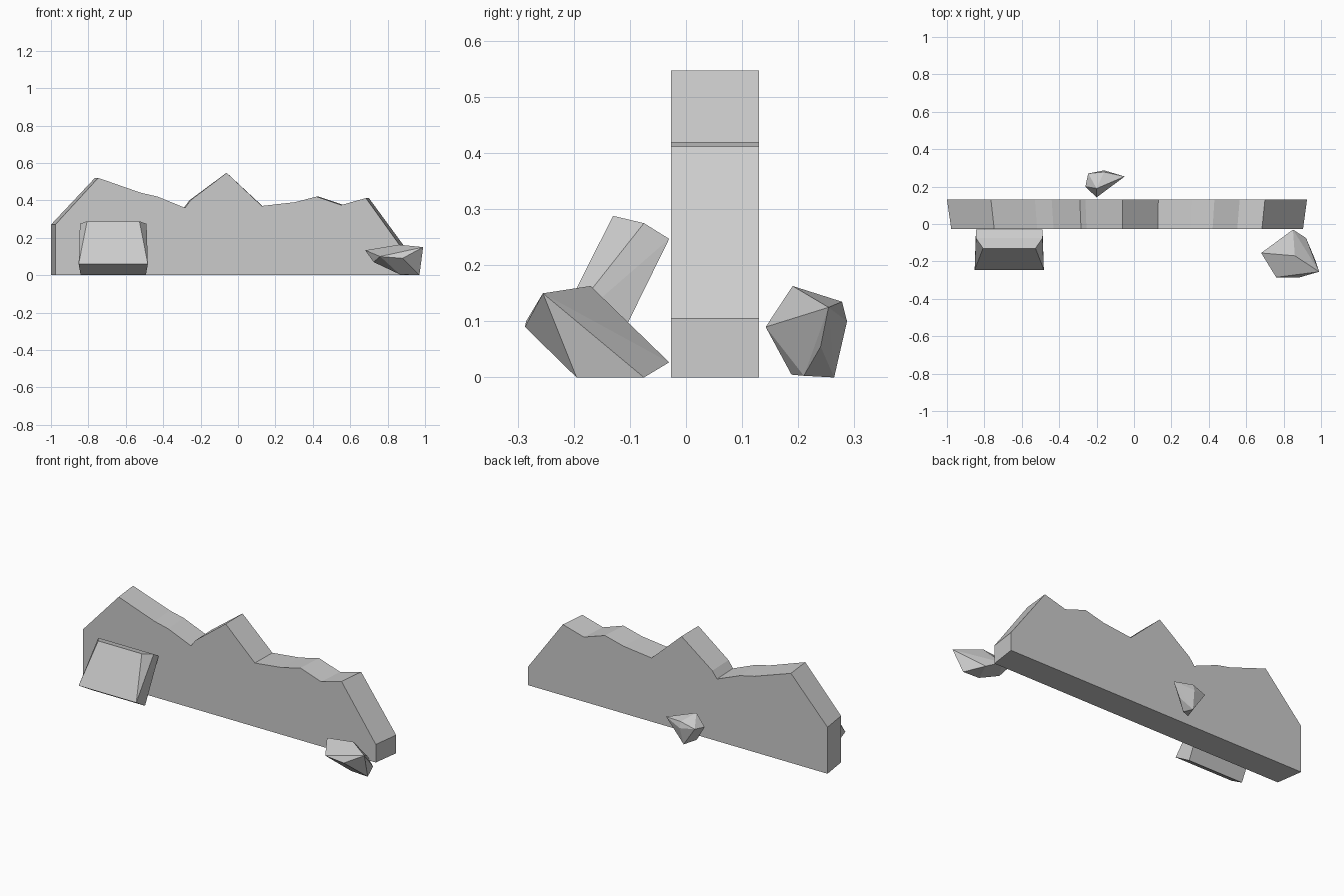
import bpy, bmesh

if "Cube" in bpy.data.objects:
    bpy.data.objects.remove(bpy.data.objects["Cube"])


def finish(name, bm):
    bmesh.ops.recalc_face_normals(bm, faces=bm.faces)
    mesh = bpy.data.meshes.new(name)
    bm.to_mesh(mesh)
    bm.free()
    obj = bpy.data.objects.new(name, mesh)
    bpy.context.collection.objects.link(obj)
    return obj


def slab(name, profile, y_front, y_back, front_scale):
    # Jagged profile in xz, run from back to a slightly narrower front
    bm = bmesh.new()
    front = [bm.verts.new((x * front_scale, y_front, z)) for x, z in profile]
    back = [bm.verts.new((x, y_back, z)) for x, z in profile]
    bm.faces.new(front)
    bm.faces.new(back[::-1])
    n = len(profile)
    for i in range(n):
        j = (i + 1) % n
        bm.faces.new((front[i], back[i], back[j], front[j]))
    return finish(name, bm)


def rock(name, points):
    # Faceted stone as the convex hull of its corners
    bm = bmesh.new()
    for p in points:
        bm.verts.new(p)
    res = bmesh.ops.convex_hull(bm, input=bm.verts)
    junk = [g for g in res["geom_interior"] if isinstance(g, bmesh.types.BMVert)]
    bmesh.ops.delete(bm, geom=junk, context='VERTS')
    bmesh.ops.dissolve_limit(bm, angle_limit=0.05, verts=bm.verts, edges=bm.edges)
    return finish(name, bm)


# Broken wall
slab("ruined_wall",
     [(-1.0, 0), (-1.0, 0.27), (-0.765, 0.52), (-0.53, 0.44), (-0.44, 0.42),
      (-0.29, 0.36), (-0.26, 0.40), (-0.062, 0.547), (0.13, 0.37), (0.31, 0.39),
      (0.43, 0.42), (0.565, 0.375), (0.70, 0.412), (0.925, 0.105), (0.925, 0)],
     -0.027, 0.13, 0.977)

# Leaning block, mirrored about its own middle
half = [(0.14, -0.13, 0.288), (0.178, -0.075, 0.275), (0.178, -0.03, 0.247),
        (0.185, -0.245, 0.06), (0.175, -0.15, 0.003), (0.178, -0.105, 0.097)]
rock("leaning_block", [(-0.667 + s * x, y, z) for x, y, z in half for s in (-1, 1)])

# Front right stone
rock("front_stone",
     [(0.68, -0.155, 0.133), (0.86, -0.17, 0.163), (0.99, -0.255, 0.15),
      (0.76, -0.285, 0.10), (0.88, -0.287, 0.09), (0.85, -0.03, 0.027),
      (0.92, -0.075, 0), (0.97, -0.195, 0), (0.865, -0.195, 0.004),
      (0.725, -0.2, 0.07)])

# Back stone
rock("back_stone",
     [(-0.05, 0.254, 0.125), (-0.2, 0.19, 0.163), (-0.2, 0.142, 0.09),
      (-0.16, 0.278, 0.135), (-0.16, 0.287, 0.10), (-0.245, 0.27, 0.11),
      (-0.26, 0.2, 0.10), (-0.17, 0.264, 0), (-0.15, 0.21, 0.003),
      (-0.2, 0.188, 0.005), (-0.1, 0.24, 0.055)])
